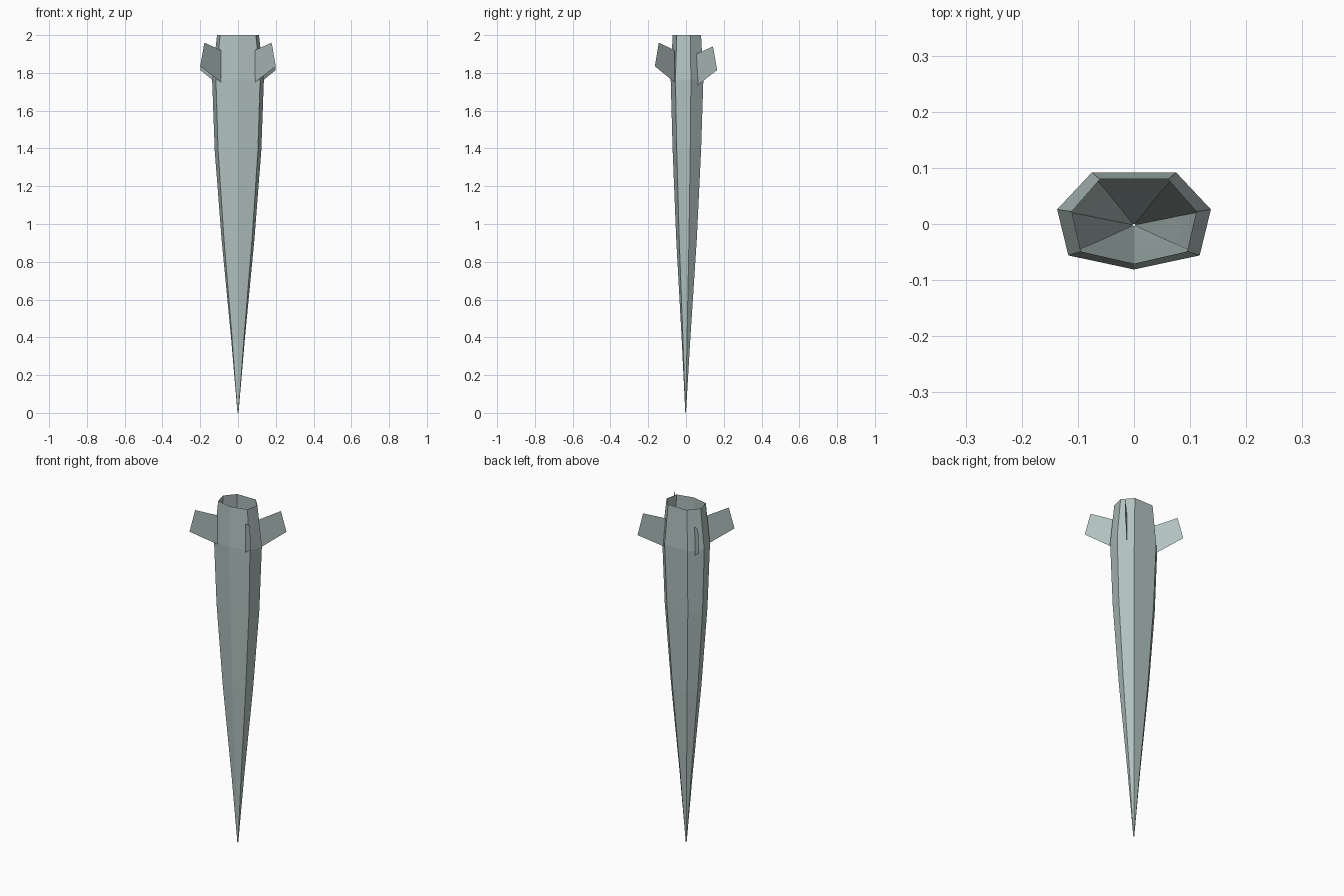
import bpy

if "Cube" in bpy.data.objects:
    bpy.data.objects.remove(bpy.data.objects["Cube"])

# Muted green-grey paint for every part
paint = bpy.data.materials.new("green_grey")
paint.diffuse_color = (0.44, 0.54, 0.52, 1)
paint.use_nodes = True
paint.node_tree.nodes["Principled BSDF"].inputs["Base Color"].default_value = paint.diffuse_color

def make(name, verts, faces):
    mesh = bpy.data.meshes.new(name)
    mesh.from_pydata(verts, [], faces)
    mesh.materials.append(paint)
    mesh.update()
    ob = bpy.data.objects.new(name, mesh)
    bpy.context.collection.objects.link(ob)
    return ob

# Seven-sided cross-section at the widest point
section = [(0, -0.079), (0.117, -0.054), (0.137, 0.028), (0.075, 0.094),
           (-0.075, 0.094), (-0.137, 0.028), (-0.117, -0.054)]

# Tapered hollow body, open at the top: (z, x scale, y scale)
levels = [(0, 0.02, 0.02), (0.4, 0.27, 0.27), (0.92, 0.635, 0.63),
          (1.39, 0.9, 0.87), (1.765, 1, 1), (2, 0.81, 0.87)]
n = len(section)
verts = [(x * sx, y * sy - 0.002, z) for z, sx, sy in levels for x, y in section]
faces = [(r * n + i, r * n + (i + 1) % n, (r + 1) * n + (i + 1) % n, (r + 1) * n + i)
         for r in range(len(levels) - 1) for i in range(n)]
make("tapered_body", verts, faces)

# Four thin diagonal fins: the back pair sits slightly lower
def fin(name, side, root, y_sign, drop):
    outline = [(0.0, 1.75), (1.0, 1.835), (0.8, 1.96), (0.0, 1.92)]
    tip = (0.2, 0.165 * y_sign)
    pts = [(side * (root[0] + (tip[0] - root[0]) * t),
            root[1] + (tip[1] - root[1]) * t, z - drop) for t, z in outline]
    make(name, pts, [(0, 1, 2, 3)])

for side, label in ((1, "right"), (-1, "left")):
    fin("front_fin_" + label, side, (0.09, -0.06), -1, 0)
    fin("back_fin_" + label, side, (0.095, 0.055), 1, 0.02)
